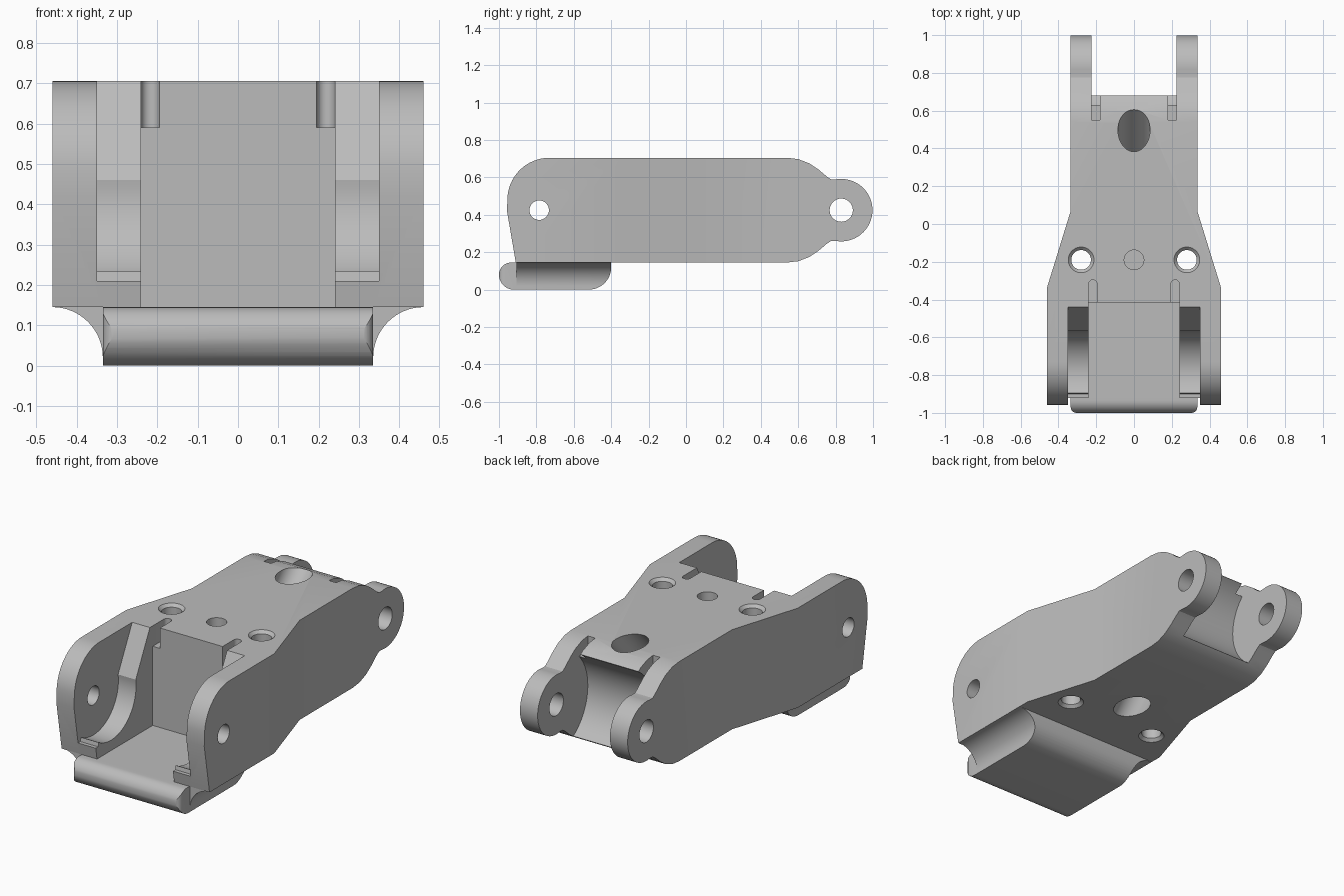
import bpy, bmesh
from math import radians, cos, sin, pi
from mathutils import Vector

cube = bpy.data.objects.get("Cube")
if cube:
    bpy.data.objects.remove(cube, do_unlink=True)

grey = bpy.data.materials.new("matte grey")
grey.use_nodes = True
colour = (0.5, 0.5, 0.5, 1)
grey.diffuse_color = colour
grey.node_tree.nodes["Principled BSDF"].inputs["Base Color"].default_value = colour


def arc(cx, cy, r, start, end, n=16):
    angles = [radians(start + (end - start) * i / n) for i in range(n + 1)]
    return [(cx + r * cos(t), cy + r * sin(t)) for t in angles]


def add_object(name, bm):
    bmesh.ops.recalc_face_normals(bm, faces=bm.faces)
    mesh = bpy.data.meshes.new(name)
    bm.to_mesh(mesh)
    bm.free()
    mesh.materials.append(grey)
    ob = bpy.data.objects.new(name, mesh)
    bpy.context.collection.objects.link(ob)
    return ob


def prism(name, points, axis, a, b):
    """Extrude an outline along one axis from a to b."""
    place = {"x": lambda p, d: (d, p[0], p[1]),
             "y": lambda p, d: (p[0], d, p[1]),
             "z": lambda p, d: (p[0], p[1], d)}[axis]
    bm = bmesh.new()
    face = bm.faces.new([bm.verts.new(place(p, a)) for p in points])
    new = bmesh.ops.extrude_face_region(bm, geom=[face])["geom"]
    shift = Vector(place((0, 0), b - a))
    bmesh.ops.translate(bm, vec=shift, verts=[v for v in new if isinstance(v, bmesh.types.BMVert)])
    return add_object(name, bm)


def box(name, x, y, z):
    return prism(name, [(x[0], y[0]), (x[1], y[0]), (x[1], y[1]), (x[0], y[1])], "z", *z)


def rod(name, start, end, r, r_end=None, n=40):
    """Cylinder or cone between two points."""
    start, end = Vector(start), Vector(end)
    bm = bmesh.new()
    bmesh.ops.create_cone(bm, cap_ends=True, segments=n, radius1=r,
                          radius2=r if r_end is None else r_end, depth=(end - start).length)
    rot = Vector((0, 0, 1)).rotation_difference(end - start).to_matrix()
    bmesh.ops.rotate(bm, matrix=rot, verts=bm.verts)
    bmesh.ops.translate(bm, vec=(start + end) / 2, verts=bm.verts)
    return add_object(name, bm)


def combine(target, tool, operation="DIFFERENCE"):
    mod = target.modifiers.new("combine", "BOOLEAN")
    mod.operation, mod.solver, mod.object = operation, "EXACT", tool
    bpy.context.view_layer.objects.active = target
    bpy.ops.object.modifier_apply(modifier=mod.name)
    bpy.data.objects.remove(tool, do_unlink=True)


def mirrored(points, s):
    return [(s * u, v) for u, v in points]


MID, FRONT, REAR = 0.425, -0.785, 0.83
TOP, BASE = 0.705, 0.145

# Main body: side profile trimmed to the tapering plan
shoulder = [(0.54, TOP), (0.6, 0.698), (0.66, 0.675), (0.71, 0.641), (0.75, 0.607), (0.775, 0.59)]
underside = [(y, 2 * MID - z) for y, z in reversed(shoulder)]
profile = ([(-0.91, BASE), (-0.957, 0.42)] + arc(-0.73, 0.48, 0.225, 180, 90)
           + shoulder + arc(REAR, MID, 0.167, 100, -100, 32) + underside)
body = prism("finger_link_body", profile, "x", -0.6, 0.6)
half = [(0.46, -1.2), (0.46, -0.335), (0.335, 0.07), (0.335, 1.2)]
plan = half + mirrored(half, -1)[::-1]
combine(body, prism("plan", plan, "z", -0.2, 1), "INTERSECT")

# Pad under the front, flared into the cheeks
pad_profile = ([(-0.9, 0.2), (-0.9, BASE)] + arc(-0.935, 0.08, 0.065, 90, 180, 10)
               + arc(-0.92, 0.08, 0.08, 180, 270, 10) + arc(-0.52, 0.12, 0.12, 270, 360, 12)
               + [(-0.4, BASE), (-0.42, 0.2)])
pad = prism("pad", pad_profile, "x", -0.459, 0.459)
flare = [(0.335, -0.1)] + arc(0.46, 0.02, 0.125, 180, 90) + [(0.6, BASE), (0.6, -0.1)]
corner = [(0.6, -0.905), (0.335, -0.905)] + arc(0.305, -0.97, 0.03, 0, -90, 6) + [(0.305, -1.1), (0.6, -1.1)]
for s in (1, -1):
    combine(pad, prism("flare", mirrored(flare, s), "y", -1.2, 0))
    combine(pad, prism("corner", mirrored(corner, s), "z", -0.1, 0.3))
combine(body, pad, "UNION")

# Front slot and round pockets inside the cheeks
combine(body, box("slot", (-0.24, 0.24), (-1.2, -0.415), (BASE, 0.9)))
pocket = ([(-0.42, 0.755), (-0.44, TOP)] + arc(FRONT, MID, 0.222, 9, -120, 28)
          + [(-0.9, 0.21), (-1.2, 0.21), (-1.2, 0.755)])
for s in (1, -1):
    combine(body, prism("pocket", pocket, "x", s * 0.23, s * 0.35))
    groove = [(0.195, -0.45)] + arc(0.2175, -0.318, 0.0225, 180, 0, 10) + [(0.24, -0.45)]
    combine(body, prism("groove", mirrored(groove, s), "z", 0.59, 0.8))

# Rear fork: hollow centre on the pivot axis, plus small notches
combine(body, prism("fork_gap", arc(REAR, MID, 0.279, 0, 354, 59), "x", -0.225, 0.225))
combine(body, box("fork_opening", (-0.225, 0.225), (0.68, 1.2), (0, 0.9)))
for s in (1, -1):
    combine(body, box("notch", sorted((s * 0.18, s * 0.225)), (0.55, 0.75), (0.62, 0.8)))

# Pivot holes, screw holes with flared rims and the slanted cable bore
for y, r in ((FRONT, 0.052), (REAR, 0.062)):
    combine(body, rod("pivot_hole", (-0.7, y, MID), (0.7, y, MID), r))
for x in (-0.28, 0.28):
    combine(body, rod("screw_hole", (x, -0.19, 0), (x, -0.19, 0.9), 0.052))
    combine(body, rod("rim", (x, -0.19, TOP - 0.018), (x, -0.19, TOP + 0.018), 0.05, 0.086))
    combine(body, rod("rim", (x, -0.19, BASE + 0.018), (x, -0.19, BASE - 0.018), 0.05, 0.086))
combine(body, rod("blind_hole", (0, -0.19, 0.55), (0, -0.19, 0.9), 0.052))
combine(body, rod("cable_bore", (0, -0.15, 0), (0, 0.682, 0.905), 0.085))

# Smooth curves, crisp edges
bpy.ops.object.select_all(action="DESELECT")
body.select_set(True)
bpy.context.view_layer.objects.active = body
bpy.ops.object.shade_smooth_by_angle(angle=radians(25))
